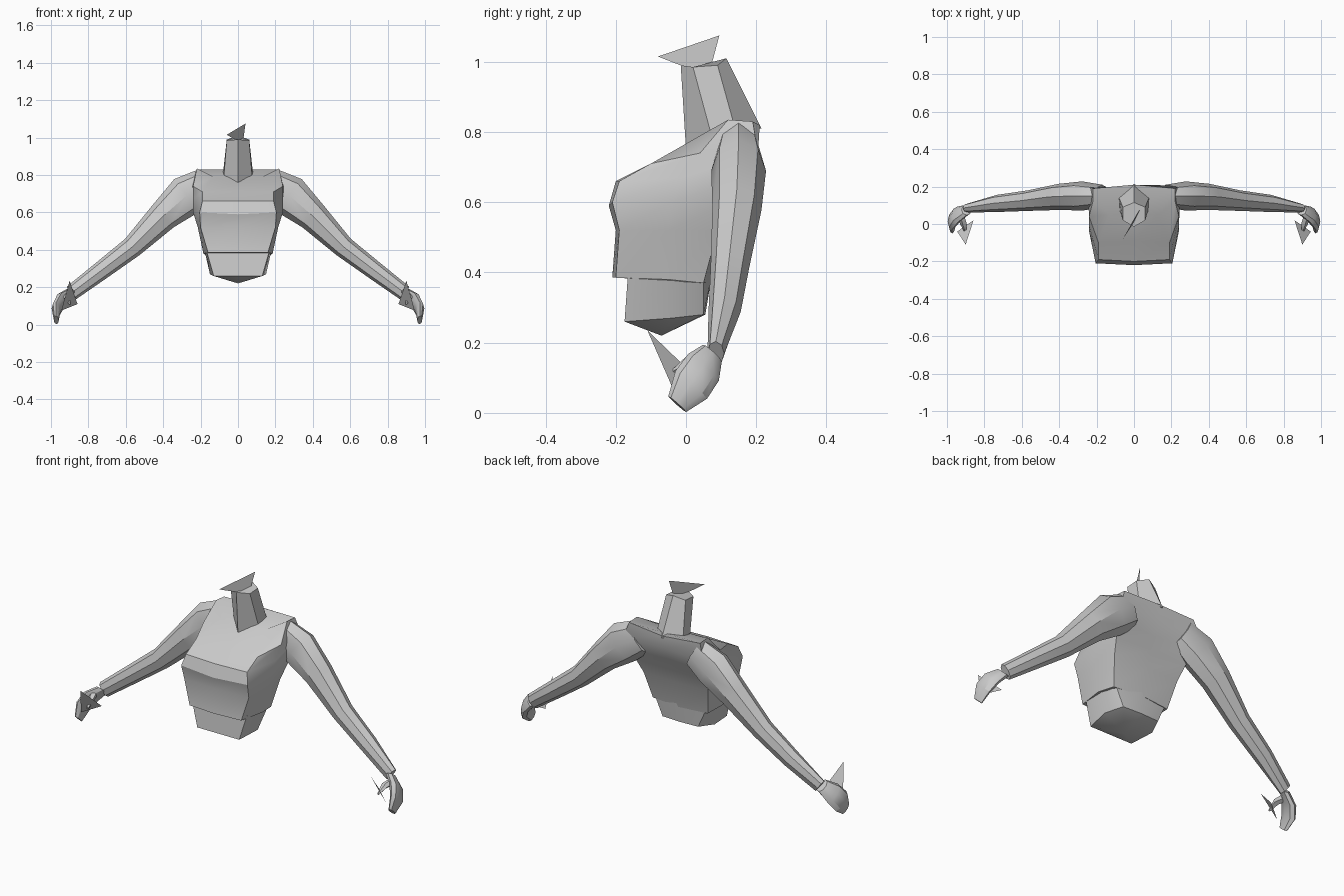
import bpy, bmesh, math
from mathutils import Vector

cube = bpy.data.objects.get("Cube")
if cube:
    bpy.data.objects.remove(cube, do_unlink=True)

grey = bpy.data.materials.new("plain_grey")
grey.use_nodes = True
grey.diffuse_color = (0.6, 0.6, 0.6, 1)
grey.node_tree.nodes["Principled BSDF"].inputs["Base Color"].default_value = grey.diffuse_color


def finish(bm, name, solid=True):
    """Turn a bmesh into a softly shaded object."""
    if solid:
        bmesh.ops.recalc_face_normals(bm, faces=bm.faces)
    mesh = bpy.data.meshes.new(name)
    bm.to_mesh(mesh)
    bm.free()
    mesh.materials.append(grey)
    obj = bpy.data.objects.new(name, mesh)
    bpy.context.collection.objects.link(obj)
    bpy.ops.object.select_all(action="DESELECT")
    bpy.context.view_layer.objects.active = obj
    obj.select_set(True)
    bpy.ops.object.shade_smooth_by_angle(angle=math.radians(32))
    return obj


def loft(name, rings, tip=None):
    """Skin a list of closed rings; the first end may close to a tip."""
    bm = bmesh.new()
    loops = [[bm.verts.new(p) for p in ring] for ring in rings]
    n = len(loops[0])
    for a, b in zip(loops, loops[1:]):
        for i in range(n):
            j = (i + 1) % n
            bm.faces.new((a[i], a[j], b[j], b[i]))
    bm.faces.new(loops[-1])
    if tip:
        t = bm.verts.new(tip)
        for i in range(n):
            bm.faces.new((t, loops[0][i], loops[0][(i + 1) % n]))
    else:
        bm.faces.new(loops[0])
    return finish(bm, name)


def mirrored(half):
    """Complete a half ring that runs from front centre to back centre."""
    return half + [(-x, y, z) for x, y, z in half[-2:0:-1]]


def tube_rings(stations, sides=8):
    """Oval rings around a path: centre, half height, half depth."""
    rings = []
    for k, (c, high, deep) in enumerate(stations):
        before = Vector(stations[max(k - 1, 0)][0])
        after = Vector(stations[min(k + 1, len(stations) - 1)][0])
        along = (after - before).normalized()
        up = along.cross(Vector((0, 1, 0))).normalized()
        side = along.cross(up)
        rings.append([Vector(c) + up * high * math.cos(t) + side * deep * math.sin(t)
                      for t in (math.tau * i / sides for i in range(sides))])
    return rings


def plate(name, points):
    bm = bmesh.new()
    bm.faces.new([bm.verts.new(p) for p in points])
    return finish(bm, name, solid=False)


def flip(points, s):
    return [(s * p[0], p[1], p[2]) for p in points]


# Chest, from the rib edge up to the shoulders
chest = [
    [(0, -.21, .385), (.16, -.2, .385), (.185, -.05, .38), (.17, .05, .37), (0, .07, .37)],
    [(0, -.2, .52), (.2, -.19, .52), (.215, -.05, .52), (.2, .09, .52), (0, .1, .52)],
    [(0, -.22, .59), (.205, -.21, .6), (.24, -.04, .6), (.22, .13, .6), (0, .13, .6)],
    [(0, -.2, .66), (.19, -.19, .66), (.24, -.01, .67), (.24, .17, .67), (0, .155, .67)],
    [(0, -.09, .71), (.19, -.1, .71), (.24, .04, .74), (.25, .205, .74), (0, .185, .74)],
    [(0, 0, .76), (.13, .05, .79), (.22, .12, .835), (.22, .19, .83), (0, .21, .82)],
]
loft("chest", [mirrored(r) for r in chest])

# Abdomen, narrowing to a low point
belly = [
    [(0, -.175, .26), (.13, -.175, .26), (.15, -.04, .27), (.11, .05, .28), (0, .055, .28)],
    [(0, -.165, .4), (.17, -.165, .4), (.18, -.04, .4), (.165, .05, .4), (0, .075, .4)],
]
loft("abdomen", [mirrored(r) for r in belly], tip=(0, -.07, .22))

# Neck, flaring into the upper back
neck = [
    [(0, 0, .75), (.075, .07, .8), (.08, .14, .81), (0, .215, .81)],
    [(0, -.015, .99), (.06, .02, .985), (.06, .09, .99), (0, .115, 1.01)],
]
loft("neck", [mirrored(r) for r in neck])
plate("neck_top_shard", [(-.06, -.08, 1.015), (.04, .095, 1.075), (.03, .075, 1), (0, .01, .98)])

# Arms, hands, thumbs and the loose shards beside the hands
arm = [
    ((.17, .15, .75), .09, .06),
    ((.275, .15, .69), .11, .078),
    ((.4, .145, .58), .082, .07),
    ((.565, .125, .415), .058, .055),
    ((.73, .11, .29), .05, .046),
    ((.89, .085, .17), .042, .024),
]
hand_centres = [(.895, .075, .17), (.945, .05, .13), (.972, .015, .08), (.972, -.025, .025)]
hand_sizes = [(.028, .036), (.03, .058), (.025, .06), (.014, .034)]
width_way = Vector((0, .75, -.66))

for label, s in (("left", 1), ("right", -1)):
    loft(label + "_arm", [flip(r, s) for r in tube_rings(arm)])
    hand = []
    for c, (thick, wide) in zip(hand_centres, hand_sizes):
        across = Vector((1, 0, .25)).normalized()
        ring = [Vector(c) + across * thick * math.cos(t) + width_way * wide * math.sin(t)
                for t in (math.tau * i / 8 for i in range(8))]
        hand.append(flip(ring, s))
    loft(label + "_hand", hand)
    thumb = [((.925, .05, .155), .02, .02), ((.91, 0, .145), .02, .016), ((.9, -.045, .112), .006, .006)]
    rings = [[(c[0] + a * math.cos(t), c[1], c[2] + b * math.sin(t))
              for t in (math.tau * i / 5 for i in range(5))] for c, a, b in thumb]
    loft(label + "_thumb", [flip(r, s) for r in rings])
    plate(label + "_hand_shard", flip([(.9, -.11, .235), (.945, -.04, .075), (.858, .02, .11)], s))
